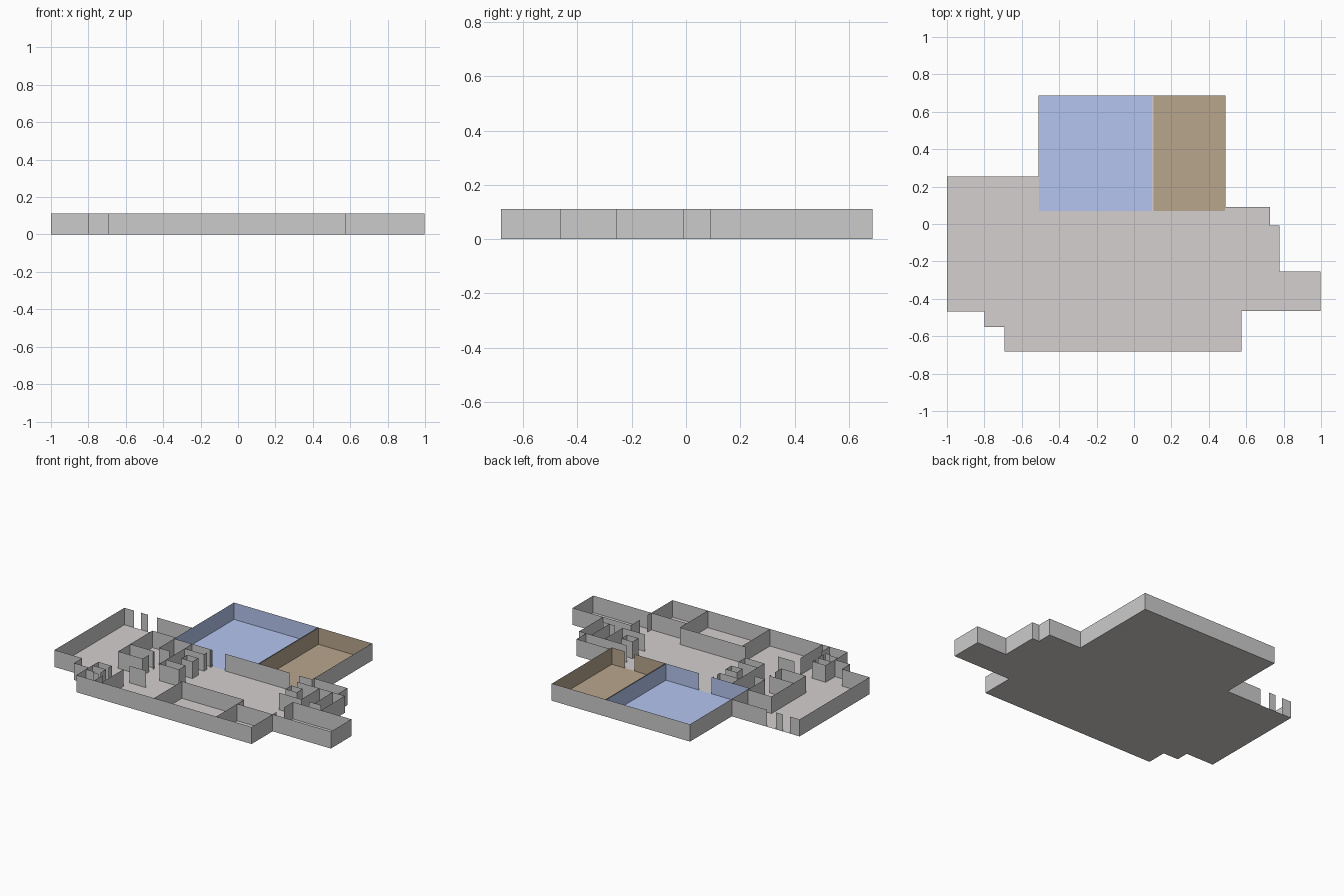
import bpy, bmesh

H = 0.111          # wall height
E = 0.003          # inset of coloured linings


def material(name, rgb):
    m = bpy.data.materials.new(name)
    m.diffuse_color = (*rgb, 1)
    return m


def finish(name, bm, mat=None):
    me = bpy.data.meshes.new(name)
    bm.to_mesh(me)
    bm.free()
    ob = bpy.data.objects.new(name, me)
    bpy.context.collection.objects.link(ob)
    if mat:
        me.materials.append(mat)
    return ob


def walls(name, paths, mat=None, z=0.0):
    """Thin sheet walls raised along floor-plan polylines."""
    bm = bmesh.new()
    for path in paths:
        low = [bm.verts.new((x, y, z)) for x, y in path]
        top = [bm.verts.new((x, y, H)) for x, y in path]
        for i in range(len(path) - 1):
            bm.faces.new((low[i], low[i + 1], top[i + 1], top[i]))
    return finish(name, bm, mat)


def floor(name, outline, z, mat):
    bm = bmesh.new()
    bm.faces.new([bm.verts.new((x, y, z)) for x, y in outline])
    return finish(name, bm, mat)


def rect(x0, y0, x1, y1):
    return [(x0, y0), (x1, y0), (x1, y1), (x0, y1), (x0, y0)]


floor_grey = material("floor_grey", (0.66, 0.63, 0.62))
blue = material("blue", (0.46, 0.56, 0.87))
brown = material("brown", (0.48, 0.38, 0.27))

# Building footprint, counter-clockwise from the entrance corner
plan = [(-1, 0.255), (-1, -0.467), (-0.8, -0.467), (-0.8, -0.551),
        (-0.692, -0.551), (-0.692, -0.682), (0.576, -0.682), (0.576, -0.465),
        (0.997, -0.465), (0.997, -0.254), (0.778, -0.254), (0.778, -0.008),
        (0.728, -0.008), (0.728, 0.09), (0.49, 0.09), (0.49, 0.687),
        (-0.51, 0.687), (-0.51, 0.255)]
floor("main_floor", plan, 0, floor_grey)

# Outer walls, with openings and a post on the entrance side
walls("outer_walls", [[(-0.93, 0.255)] + plan + [(-0.765, 0.255)],
                      [(-0.83, 0.255), (-0.88, 0.255)]])

# Coloured rooms: floor plus lining, with a door gap in the front wall
Y0, Y1, MID = 0.067, 0.687, 0.1
for name, x0, x1, d0, d1, mat in (("blue_room", -0.51, MID, -0.235, -0.14, blue),
                                  ("brown_room", MID, 0.49, 0.325, 0.395, brown)):
    a, b, c, d = x0 + E, x1 - E, Y0 + E, Y1 - E
    floor(name + "_floor", rect(a, c, b, d)[:4], E, mat)
    walls(name + "_lining", [[(d0, c), (a, c), (a, d), (b, d), (b, c), (d1, c)]], mat, E)

# Grey front wall of the coloured rooms
walls("room_front_wall", [[(-0.51, Y0), (-0.235, Y0)], [(-0.14, Y0), (0.325, Y0)],
                          [(0.395, Y0), (0.49, Y0), (0.49, 0.09)]])

# Left rooms
walls("left_partitions", [
    [(-0.51, 0.255), (-0.51, -0.088), (-0.435, -0.088)],
    [(-0.51, 0.088), (-0.68, 0.088), (-0.68, -0.267), (-0.502, -0.267), (-0.502, -0.2)],
    [(-0.68, -0.143), (-0.502, -0.143), (-0.502, -0.163)]])

# Central service cells
walls("service_cells", [
    [(-0.24, 0.067), (-0.24, 0.055)],
    [(-0.24, 0.025), (-0.24, -0.008), (-0.38, -0.008)],
    [(-0.38, 0.067), (-0.38, -0.268), (-0.24, -0.268), (-0.24, -0.2), (-0.38, -0.2)],
    rect(-0.317, -0.132, -0.237, -0.072)])

# Small front-left cells
walls("front_left_cells", [
    [(-0.692, -0.551), (-0.692, -0.455), (-0.594, -0.455), (-0.594, -0.49)],
    [(-0.692, -0.515), (-0.594, -0.515), (-0.594, -0.572)],
    [(-0.692, -0.582), (-0.632, -0.582), (-0.632, -0.592), (-0.594, -0.592)],
    [(-0.562, -0.592), (-0.562, -0.682)],
    [(-0.51, -0.455), (-0.51, -0.682)]])

# Front rooms
walls("front_partitions", [
    [(-0.51, -0.394), (-0.39, -0.394)],
    [(-0.155, -0.394), (0.32, -0.394), (0.32, -0.682)],
    [(-0.13, -0.394), (-0.13, -0.682)],
    [(0.32, -0.465), (0.576, -0.465)]])

# Right rooms
walls("right_partitions", [
    [(0.778, -0.254), (0.576, -0.254), (0.576, -0.348)],
    [(0.576, -0.425), (0.576, -0.465)],
    [(0.432, -0.008), (0.728, -0.008)],
    [(0.594, -0.008), (0.594, -0.195), (0.432, -0.195)],
    [(0.69, -0.008), (0.69, -0.195)],
    [(0.65, -0.195), (0.735, -0.195)],
    rect(0.435, -0.13, 0.517, -0.07)])
